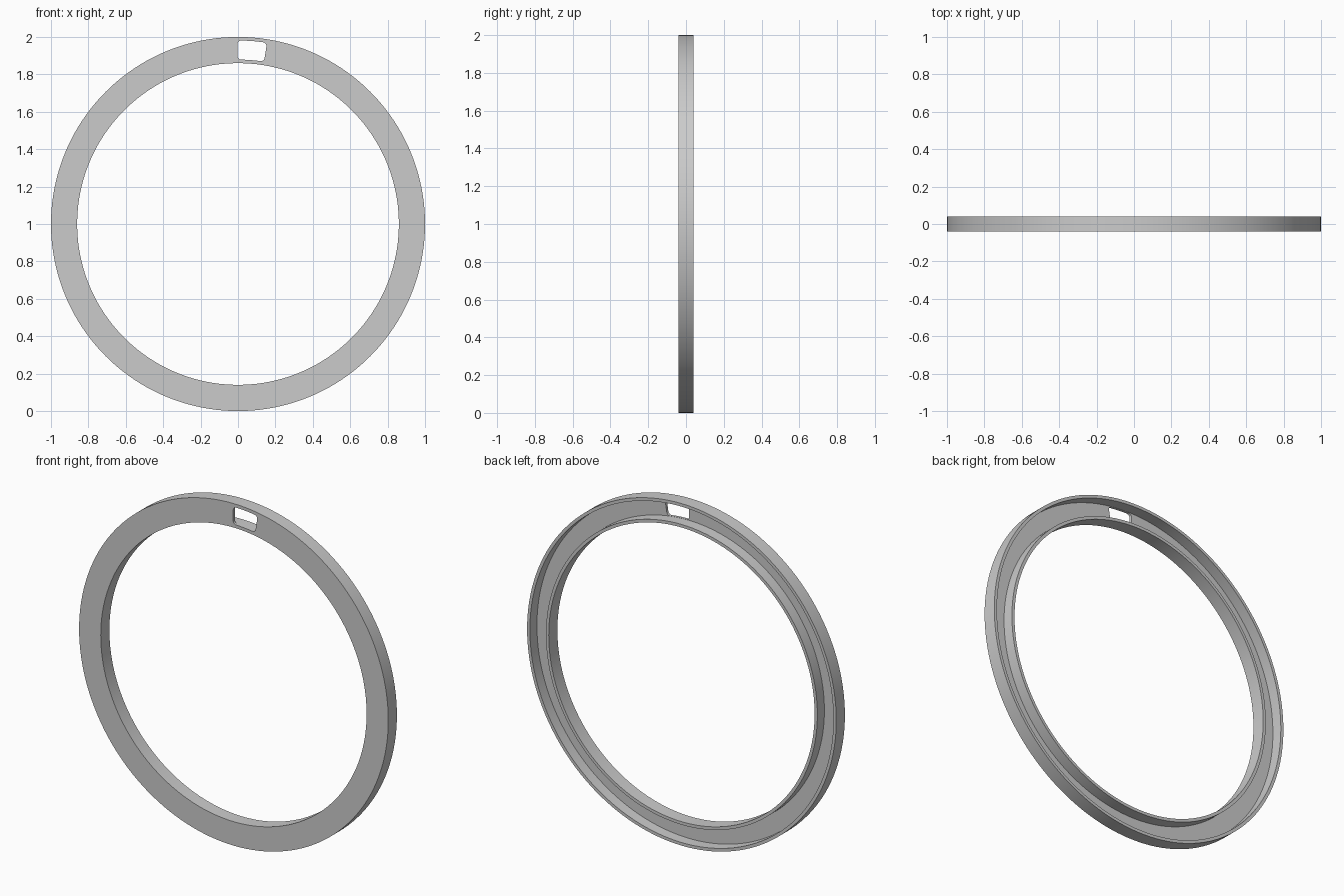
import bpy, bmesh, math
from math import sin, cos, pi, radians

SEGMENTS = 160
CENTRE_Z = 1.0
OUTER, INNER = 1.0, 0.86
WALL = 0.018
FRONT, BACK, FLOOR = -0.04, 0.04, -0.025

default = bpy.data.objects.get("Cube")
if default:
    bpy.data.objects.remove(default, do_unlink=True)

grey = bpy.data.materials.new("plain_grey")
grey.use_nodes = True
grey.diffuse_color = (0.6, 0.6, 0.6, 1)
grey.node_tree.nodes["Principled BSDF"].inputs["Base Color"].default_value = (0.6, 0.6, 0.6, 1)


def polar(radius, angle, y):
    """Point on the ring, angle measured from the top towards +x."""
    return (radius * sin(angle), y, CENTRE_Z + radius * cos(angle))


def finish(name, bm):
    bmesh.ops.recalc_face_normals(bm, faces=bm.faces)
    mesh = bpy.data.meshes.new(name)
    bm.to_mesh(mesh)
    bm.free()
    mesh.materials.append(grey)
    obj = bpy.data.objects.new(name, mesh)
    bpy.context.collection.objects.link(obj)
    return obj


# Ring with a channel open to the back, swept from its section
section = [
    (OUTER, FRONT), (OUTER, BACK), (OUTER - WALL, BACK), (OUTER - WALL, FLOOR),
    (INNER + WALL, FLOOR), (INNER + WALL, BACK), (INNER, BACK), (INNER, FRONT),
]
bm = bmesh.new()
loops = [[bm.verts.new(polar(r, 2 * pi * i / SEGMENTS, y)) for r, y in section]
         for i in range(SEGMENTS)]
for i, here in enumerate(loops):
    after = loops[(i + 1) % SEGMENTS]
    for j in range(len(section)):
        k = (j + 1) % len(section)
        bm.faces.new((here[j], here[k], after[k], after[j]))
ring = finish("channel_ring", bm)

# Rounded window cutter following the curve of the ring
r_low, r_high = INNER + WALL + 0.001, OUTER - WALL - 0.001
a_low, a_high = radians(-0.2), radians(9.1)
corner, steps = 0.02, 6
r_mid = (r_low + r_high) / 2
half_r, half_s = (r_high - r_low) / 2, (a_high - a_low) * r_mid / 2
outline = []
for quarter, (sx, sy) in enumerate([(1, 1), (-1, 1), (-1, -1), (1, -1)]):
    for i in range(steps + 1):
        t = (quarter + i / steps) * pi / 2
        outline.append((sx * (half_s - corner) + corner * cos(t),
                        sy * (half_r - corner) + corner * sin(t)))
    # Extra points keep the long sides curved
    if quarter in (0, 2):
        for i in range(1, 6):
            outline.append((sx * (half_s - corner) * (1 - i / 3), sy * half_r))

bm = bmesh.new()
a_mid = (a_low + a_high) / 2
base = bm.faces.new([bm.verts.new(polar(r_mid + r, a_mid + s / r_mid, FRONT - 0.02))
                     for s, r in outline])
extruded = bmesh.ops.extrude_face_region(bm, geom=[base])
moved = [v for v in extruded["geom"] if isinstance(v, bmesh.types.BMVert)]
bmesh.ops.translate(bm, verts=moved, vec=(0, FLOOR - FRONT + 0.04, 0))
cutter = finish("window_cutter", bm)

# Cut the window through the front plate
cut = ring.modifiers.new("window", 'BOOLEAN')
cut.operation = 'DIFFERENCE'
cut.solver = 'EXACT'
cut.object = cutter
bpy.ops.object.select_all(action='DESELECT')
bpy.context.view_layer.objects.active = ring
ring.select_set(True)
bpy.ops.object.modifier_apply(modifier=cut.name)
bpy.data.objects.remove(cutter, do_unlink=True)
bpy.ops.object.shade_smooth_by_angle(angle=radians(30))
